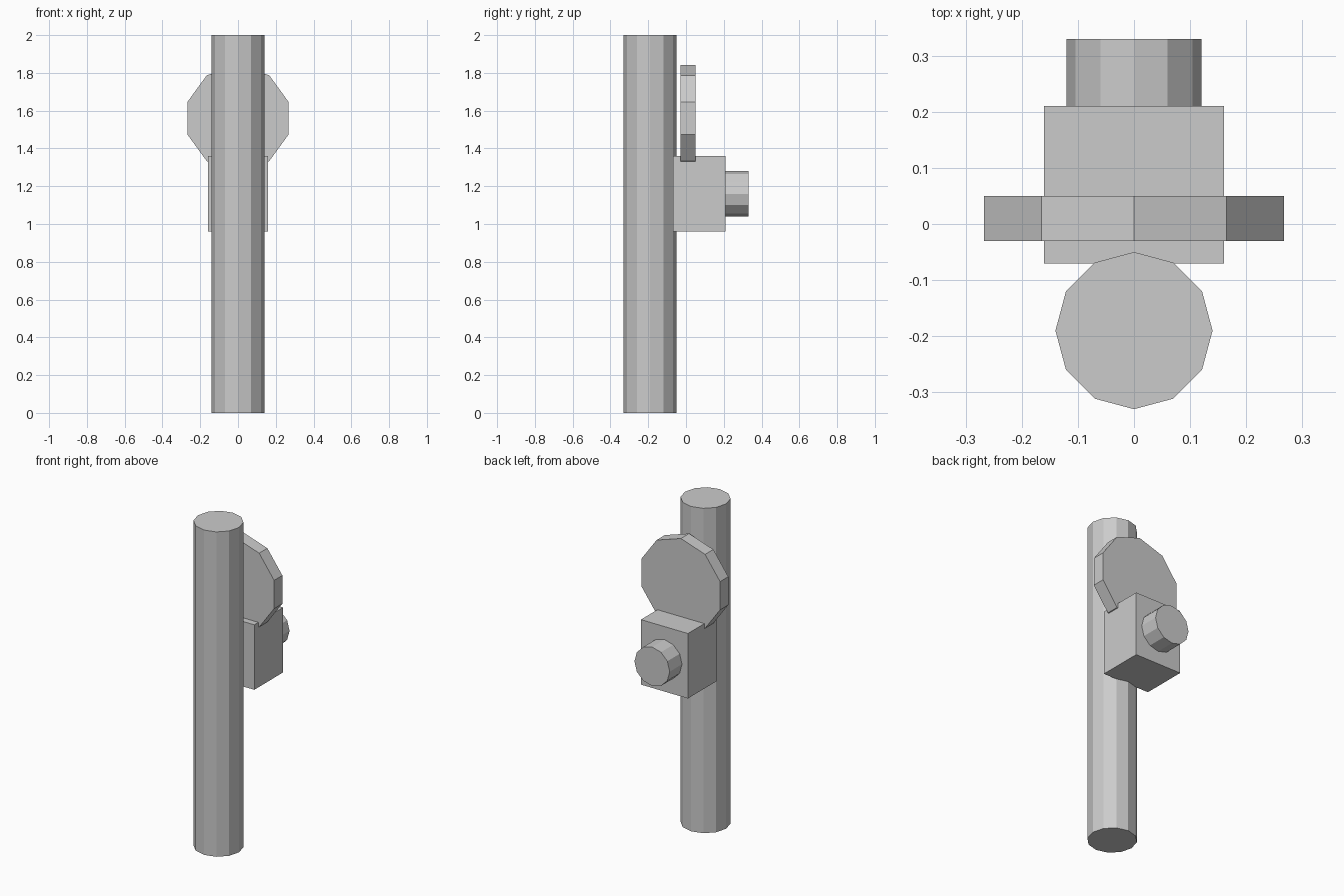
import bpy
import math

if "Cube" in bpy.data.objects:
    bpy.data.objects.remove(bpy.data.objects["Cube"])

grey = bpy.data.materials.new("plain_grey")
grey.diffuse_color = (0.6, 0.6, 0.6, 1.0)
grey.use_nodes = True
grey.node_tree.nodes["Principled BSDF"].inputs["Base Color"].default_value = grey.diffuse_color


def finish(name):
    obj = bpy.context.object
    obj.name = name
    obj.data.materials.append(grey)
    return obj


def prism(name, sides, radius, depth, centre, along_y=False):
    """Flat-sided cylinder with a vertex pointing up (along y) or back (upright)."""
    rotation = (math.pi / 2, 0, 0) if along_y else (0, 0, 0)
    bpy.ops.mesh.primitive_cylinder_add(vertices=sides, radius=radius, depth=depth,
                                        location=centre, rotation=rotation)
    return finish(name)


# Tall upright post at the front
prism("post", 12, 0.14, 2.0, (0, -0.19, 1.0))

# Block fixed to the back of the post
bpy.ops.mesh.primitive_cube_add(size=1, location=(0, 0.07, 1.16))
block = finish("block")
block.scale = (0.32, 0.28, 0.40)

# Ten-sided disc standing in the top of the block
prism("disc", 10, 0.281, 0.08, (0, 0.01, 1.56), along_y=True)

# Round knob on the back of the block
prism("knob", 12, 0.12, 0.13, (0, 0.265, 1.16), along_y=True)
